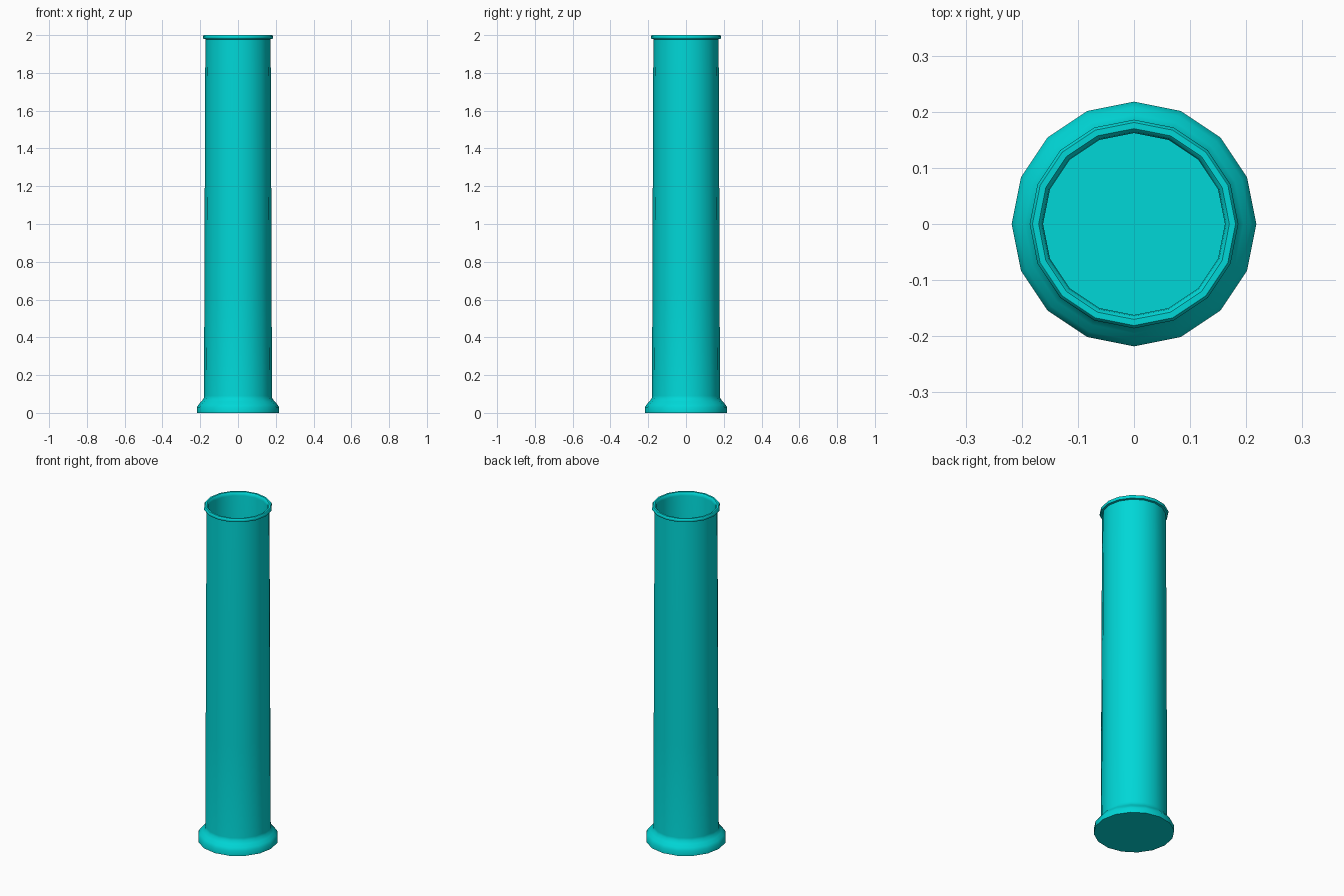
import bpy, bmesh
from math import cos, sin, tau, radians

if "Cube" in bpy.data.objects:
    bpy.data.objects.remove(bpy.data.objects["Cube"])

SIDES = 16


def lathe(name, profile, material):
    """Revolve (radius, z) points around z; both open ends get a cap."""
    bm = bmesh.new()
    rings = []
    for r, z in profile:
        rings.append([bm.verts.new((r * cos(tau * i / SIDES), r * sin(tau * i / SIDES), z))
                      for i in range(SIDES)])
    for low, high in zip(rings, rings[1:]):
        for i in range(SIDES):
            j = (i + 1) % SIDES
            bm.faces.new((low[i], low[j], high[j], high[i]))
    bm.faces.new(rings[0][::-1])
    bm.faces.new(rings[-1])
    bmesh.ops.recalc_face_normals(bm, faces=bm.faces)
    mesh = bpy.data.meshes.new(name)
    bm.to_mesh(mesh)
    bm.free()
    mesh.materials.append(material)
    obj = bpy.data.objects.new(name, mesh)
    bpy.context.collection.objects.link(obj)
    bpy.context.view_layer.objects.active = obj
    obj.select_set(True)
    bpy.ops.object.shade_smooth_by_angle(angle=radians(40))
    return obj


teal = bpy.data.materials.new("teal")
teal.diffuse_color = (0.0, 0.68, 0.68, 1)
teal.use_nodes = True
teal.node_tree.nodes["Principled BSDF"].inputs["Base Color"].default_value = teal.diffuse_color

# Hollow tube: flared foot, tapering wall, rolled lip, inner wall and floor
lathe("tube_vessel", [
    (0.218, 0.0), (0.218, 0.03), (0.208, 0.045), (0.195, 0.06), (0.182, 0.075),
    (0.180, 0.09), (0.178, 0.64), (0.176, 1.20), (0.174, 1.76), (0.172, 1.978),
    (0.183, 1.98), (0.186, 1.985), (0.186, 1.994), (0.181, 2.0),
    (0.170, 2.0), (0.164, 1.994), (0.162, 1.98), (0.162, 0.04),
], teal)
